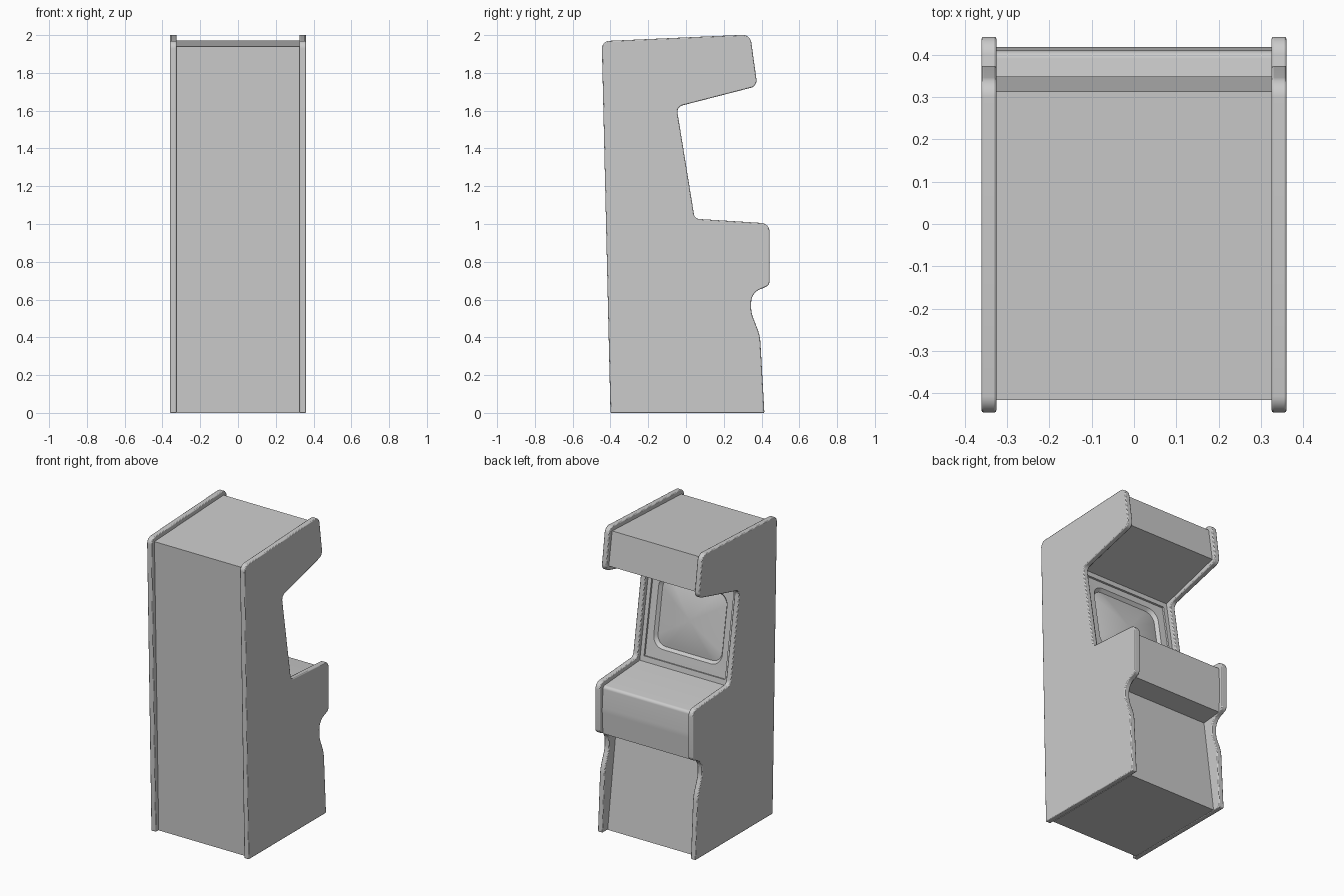
import bpy
import bmesh
import math
from mathutils import Vector

if "Cube" in bpy.data.objects:
    bpy.data.objects.remove(bpy.data.objects["Cube"], do_unlink=True)

grey = bpy.data.materials.new("plain_grey")
grey.use_nodes = True
COLOUR = (0.6, 0.6, 0.6, 1)
grey.diffuse_color = COLOUR
grey.node_tree.nodes["Principled BSDF"].inputs["Base Color"].default_value = COLOUR


def finish(bm, name, angle=35):
    """Turn a bmesh into a shaded object."""
    bmesh.ops.recalc_face_normals(bm, faces=bm.faces)
    mesh = bpy.data.meshes.new(name)
    bm.to_mesh(mesh)
    bm.free()
    mesh.materials.append(grey)
    obj = bpy.data.objects.new(name, mesh)
    bpy.context.collection.objects.link(obj)
    bpy.ops.object.select_all(action='DESELECT')
    obj.select_set(True)
    bpy.context.view_layer.objects.active = obj
    bpy.ops.object.shade_smooth_by_angle(angle=math.radians(angle))
    return obj


def fillet(corners, steps=6):
    """Round each (y, z, radius) corner with an arc."""
    out = []
    for i, (y, z, r) in enumerate(corners):
        p = Vector((y, z))
        if r == 0:
            out.append(p)
            continue
        a = (Vector(corners[i - 1][:2]) - p).normalized()
        b = (Vector(corners[(i + 1) % len(corners)][:2]) - p).normalized()
        half = a.angle(b) / 2
        centre = p + (a + b).normalized() * (r / math.sin(half))
        start = (p + a * (r / math.tan(half)) - centre).normalized()
        end = (p + b * (r / math.tan(half)) - centre).normalized()
        for k in range(steps + 1):
            out.append(centre + start.lerp(end, k / steps).normalized() * r)
    return out


def extrude_profile(name, points, x0, x1):
    """Sweep a (y, z) outline sideways from x0 to x1."""
    bm = bmesh.new()
    face = bm.faces.new([bm.verts.new((x0, p.x, p.y)) for p in points])
    geo = bmesh.ops.extrude_face_region(bm, geom=[face])["geom"]
    verts = [g for g in geo if isinstance(g, bmesh.types.BMVert)]
    bmesh.ops.translate(bm, verts=verts, vec=(x1 - x0, 0, 0))
    # keep both end caps
    if not any(f.normal.x and all(v.co.x == x0 for v in f.verts) for f in bm.faces):
        bmesh.ops.holes_fill(bm, edges=[e for e in bm.edges if e.is_boundary])
    return finish(bm, name)


# Side panels with rounded outline and softened rims
side = fillet([
    (-0.40, 0, 0), (-0.446, 1.968, 0.04), (0.34, 2.003, 0.045),
    (0.378, 1.73, 0.04), (-0.05, 1.62, 0.035), (0.046, 1.028, 0.03),
    (0.442, 1.003, 0.045), (0.442, 0.675, 0.03), (0.345, 0.635, 0.075),
    (0.345, 0.53, 0.15), (0.392, 0.41, 0.25), (0.415, 0, 0)])
for name, s in (("left_side_panel", 1), ("right_side_panel", -1)):
    panel = extrude_profile(name, side, s * 0.325, s * 0.36)
    bevel = panel.modifiers.new("soft_rim", 'BEVEL')
    bevel.width = 0.005
    bevel.segments = 2
    bevel.limit_method = 'ANGLE'
    bevel.angle_limit = math.radians(50)

# Cabinet body, set in from the panels, with a hollow behind the screen
body = fillet([
    (-0.37, 0, 0), (-0.415, 1.94, 0), (0.313, 1.972, 0), (0.348, 1.752, 0),
    (-0.083, 1.632, 0), (-0.16, 1.61, 0), (-0.06, 1.005, 0), (0.022, 1.0, 0),
    (0.408, 0.974, 0.02), (0.418, 0.82, 0.3), (0.41, 0.66, 0),
    (0.27, 0.645, 0), (0.36, 0, 0)])
extrude_profile("cabinet_body", body, -0.325, 0.325)

# Screen surround: rounded-rectangle rings laid on the tilted screen plane
low, high = Vector((0, 0.022, 1.0)), Vector((0, -0.083, 1.632))
up = (high - low).normalized()
out = Vector((0, up.z, -up.y))
middle = (low + high) / 2
HALF = (high - low).length / 2


def ring(bm, w, h, r, depth, lift=0.0, steps=8):
    """One loop of verts: half width, half height, corner radius, depth."""
    verts = []
    for q, (sx, sy) in enumerate(((1, 1), (-1, 1), (-1, -1), (1, -1))):
        for k in range(steps + 1):
            a = (q + k / steps) * math.pi / 2
            u = sx * (w - r) + r * math.cos(a)
            v = sy * (h - r) + r * math.sin(a) + lift
            co = middle + Vector((u, 0, 0)) + up * v + out * depth
            verts.append(bm.verts.new(co))
    return verts


def loft(name, rings, cap=False):
    """Bridge successive rings with quads, facing outward."""
    bm = bmesh.new()
    loops = [ring(bm, *spec) for spec in rings]
    for a, b in zip(loops, loops[1:]):
        for i in range(len(a)):
            j = (i + 1) % len(a)
            bm.faces.new((a[i], a[j], b[j], b[i]))
    if cap:
        bm.faces.new(loops[-1])
    bmesh.ops.remove_doubles(bm, verts=bm.verts, dist=1e-5)
    obj = finish(bm, name)
    if sum(f.normal.dot(out) * f.area for f in obj.data.polygons) < 0:
        obj.data.flip_normals()


loft("screen_bezel", [
    (0.325, HALF, 0, 0), (0.298, HALF - 0.035, 0, 0),
    (0.298, HALF - 0.035, 0, -0.012), (0.252, 0.23, 0.075, -0.014, 0.012),
    (0.236, 0.214, 0.065, -0.036, 0.012)])

# Domed glass
dome = []
for k in range(9):
    t = 1 - k / 8 * 0.94
    dome.append((0.238 * t, 0.216 * t, 0.066 * t, -0.036 + 0.028 * (1 - t * t), 0.012))
loft("screen_glass", dome, cap=True)
